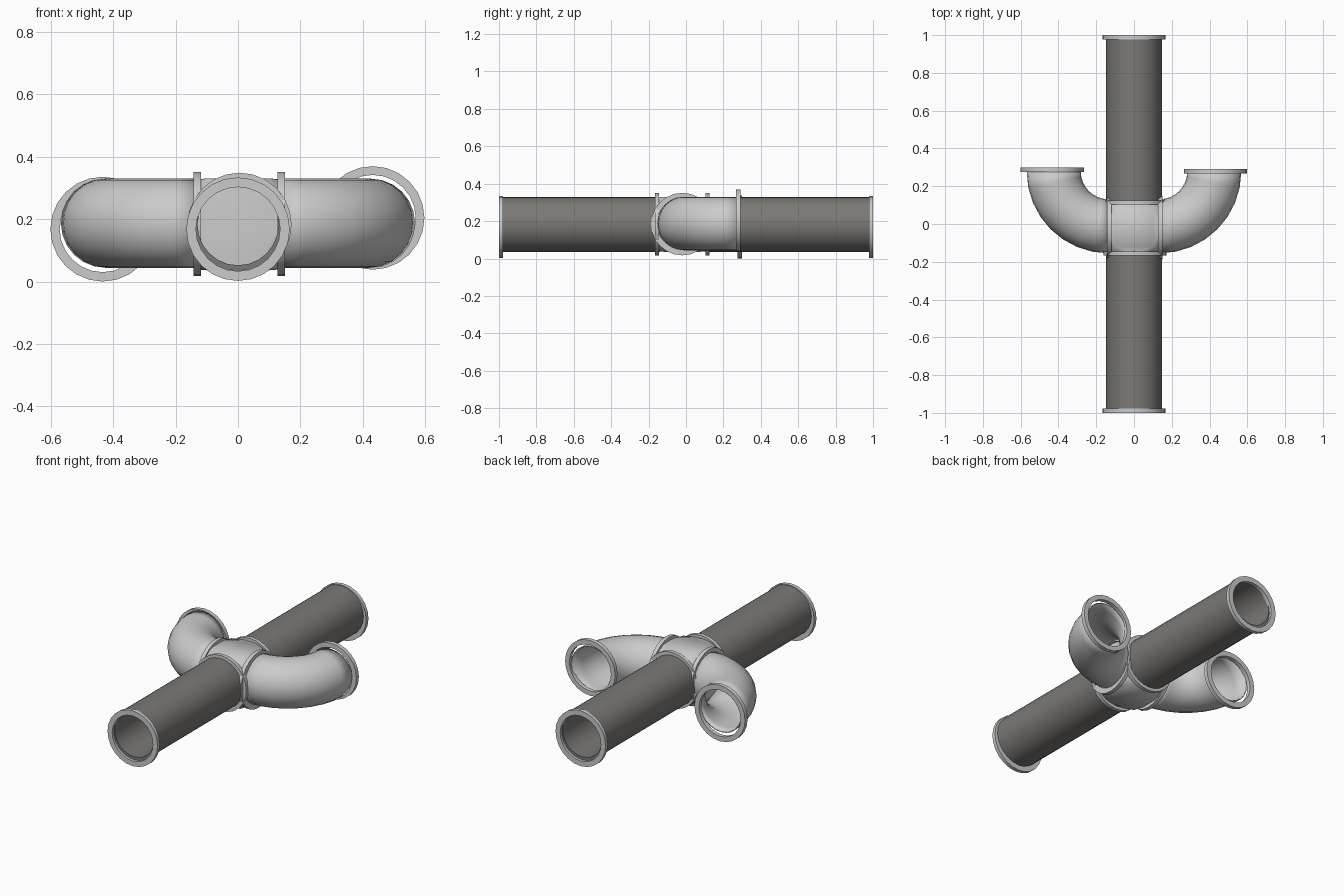
import bpy, bmesh
from math import sin, cos, pi
from mathutils import Vector

if "Cube" in bpy.data.objects:
    bpy.data.objects.remove(bpy.data.objects["Cube"])

SEG = 24
dark = bpy.data.materials.new("dark_metal")
dark.diffuse_color = (0.2, 0.19, 0.18, 1)
dark.use_nodes = True
dark.node_tree.nodes["Principled BSDF"].inputs["Base Color"].default_value = dark.diffuse_color


def circle(center, u, v, r):
    c, u, v = Vector(center), Vector(u), Vector(v)
    return [c + u * r * cos(2 * pi * i / SEG) + v * r * sin(2 * pi * i / SEG) for i in range(SEG)]


def finish(bm, name, mat=None):
    bmesh.ops.recalc_face_normals(bm, faces=bm.faces)
    me = bpy.data.meshes.new(name)
    bm.to_mesh(me)
    bm.free()
    ob = bpy.data.objects.new(name, me)
    bpy.context.collection.objects.link(ob)
    if mat:
        me.materials.append(mat)
    bpy.ops.object.select_all(action='DESELECT')
    ob.select_set(True)
    bpy.context.view_layer.objects.active = ob
    bpy.ops.object.shade_smooth_by_angle(angle=0.6)
    return ob


def loft(name, loops, closed=False, mat=None):
    bm = bmesh.new()
    vs = [[bm.verts.new(p) for p in loop] for loop in loops]
    pairs = list(zip(vs, vs[1:])) + ([(vs[-1], vs[0])] if closed else [])
    for a, b in pairs:
        for i in range(SEG):
            j = (i + 1) % SEG
            bm.faces.new((a[i], a[j], b[j], b[i]))
    return finish(bm, name, mat)


def tube(name, axis, center, start, end, ro, ri, mat=None):
    # Thick-walled ring or pipe along x or y
    u = (1, 0, 0) if axis == 1 else (0, 1, 0)
    loops = []
    for pos, r in ((start, ro), (end, ro), (end, ri), (start, ri)):
        c = list(center)
        c[axis] = pos
        loops.append(circle(c, u, (0, 0, 1), r))
    return loft(name, loops, True, mat)


# Straight pipes
tube("front_pipe", 1, (0, 0, 0.182), -0.985, -0.14, 0.148, 0.13, dark)
tube("back_pipe", 1, (0, 0, 0.182), 0.11, 0.985, 0.148, 0.13, dark)

# Pipe end flanges
tube("front_flange", 1, (0, 0, 0.168), -1.0, -0.978, 0.166, 0.135)
tube("back_flange", 1, (0, 0, 0.168), 0.978, 1.0, 0.166, 0.135)

# Collars around the junction
tube("front_collar", 1, (0.005, 0, 0.182), -0.167, -0.145, 0.167, 0.135)
tube("back_collar", 1, (0.005, 0, 0.182), 0.103, 0.125, 0.167, 0.135)
tube("left_collar", 0, (0, -0.02, 0.184), -0.142, -0.119, 0.167, 0.135)
tube("right_collar", 0, (0, -0.02, 0.184), 0.127, 0.15, 0.167, 0.135)

# Elbows bending towards the back
for side, name in ((-1, "left_elbow"), (1, "right_elbow")):
    loops = []
    for k in range(9):
        a = pi / 2 * k / 8
        radial = Vector((side * sin(a), -cos(a), 0))
        c = Vector((side * 0.135, 0.278, 0.187)) + radial * 0.29
        loops.append(circle(c, radial, (0, 0, 1), 0.143))
    ob = loft(name, loops)
    m = ob.modifiers.new("wall", 'SOLIDIFY')
    m.thickness = 0.006
    # Normals may face either way: keep the wall inside the outer surface
    p = ob.data.polygons[0]
    ring_center = sum(loops[0], Vector()) / SEG
    m.offset = -1 if p.normal.dot(p.center - ring_center) > 0 else 1

# Slightly offset elbow flanges
tube("left_elbow_flange", 1, (-0.434, 0, 0.168), 0.276, 0.3, 0.168, 0.138)
tube("right_elbow_flange", 1, (0.432, 0, 0.204), 0.268, 0.292, 0.166, 0.138)

# Junction body: hull between four round openings with flat top and bottom
bm = bmesh.new()
Z = (0, 0, 1)
planes = [(0, -0.133), (0, 0.138), (1, -0.156), (1, 0.114)]
for axis, pos in planes:
    c = [0, -0.02 if axis == 0 else 0, 0.184]
    c[axis] = pos
    for p in circle(c, (0, 1, 0) if axis == 0 else (1, 0, 0), Z, 0.145):
        bm.verts.new(p)
for x in (-0.1, 0.1):
    for y in (-0.12, 0.08):
        for z in (0.036, 0.33):
            bm.verts.new((x, y, z))
bmesh.ops.convex_hull(bm, input=bm.verts)
caps = [f for f in bm.faces if any(
    all(abs(v.co[ax] - pos) < 1e-4 for v in f.verts) for ax, pos in planes)]
bmesh.ops.delete(bm, geom=caps, context='FACES')
loose = [v for v in bm.verts if not v.link_faces]
bmesh.ops.delete(bm, geom=loose, context='VERTS')
body = finish(bm, "junction_body")
m = body.modifiers.new("wall", 'SOLIDIFY')
m.thickness = 0.015
top = max(body.data.polygons, key=lambda f: f.center.z)
m.offset = -1 if top.normal.z > 0 else 1
